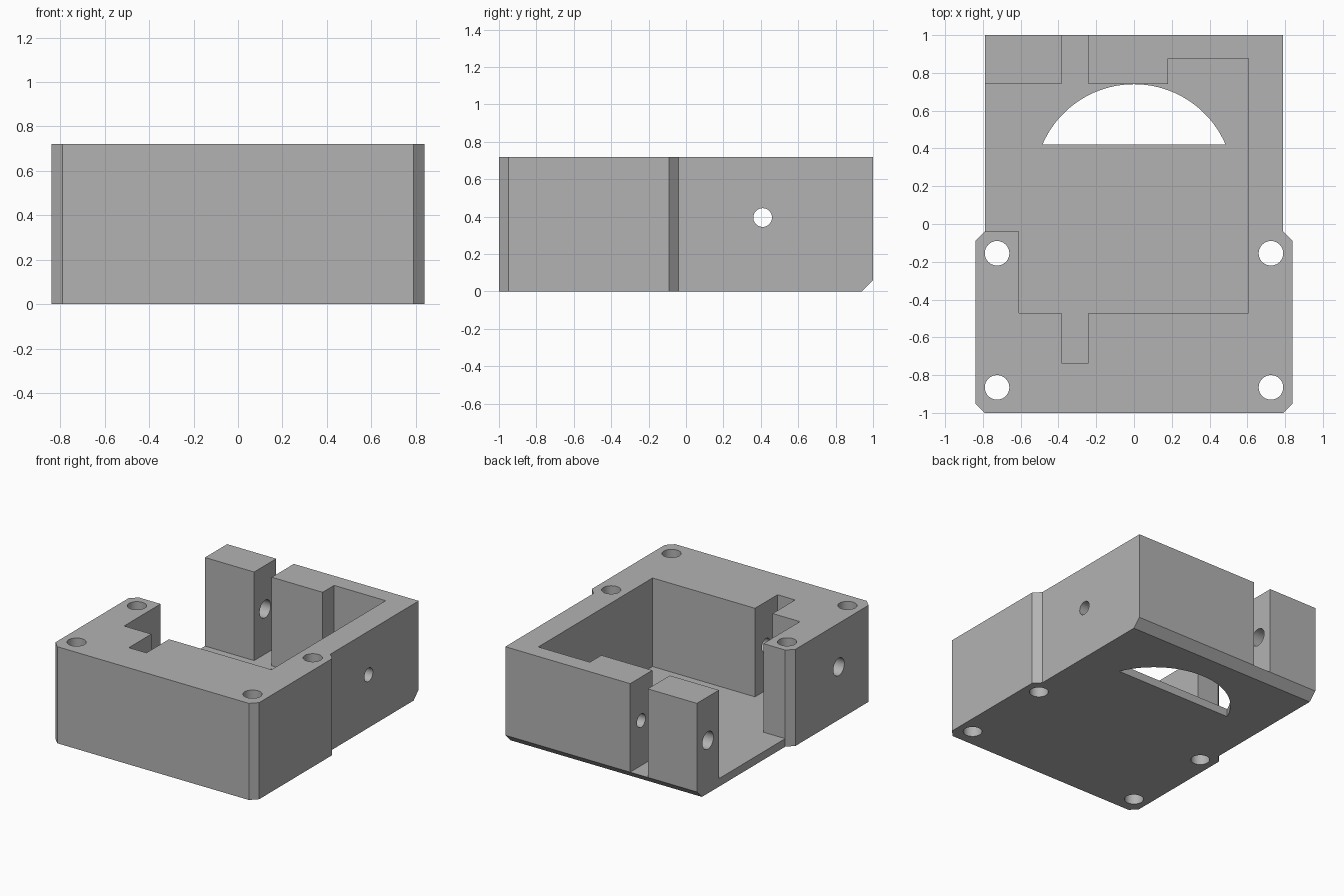
import bpy, bmesh, math

if "Cube" in bpy.data.objects:
    bpy.data.objects.remove(bpy.data.objects["Cube"])

H, FLOOR, EPS = 0.72, 0.06, 0.1

grey = bpy.data.materials.new("plain grey")
grey.diffuse_color = (0.45, 0.45, 0.45, 1)
grey.use_nodes = True
grey.node_tree.nodes["Principled BSDF"].inputs["Base Color"].default_value = grey.diffuse_color


def prism(name, pts, depth, axis="z", start=0.0):
    """Extrude a 2D outline along z (pts = x, y) or along x (pts = y, z)."""
    place = (lambda p: (p[0], p[1], start)) if axis == "z" else (lambda p: (start, p[0], p[1]))
    bm = bmesh.new()
    face = bm.faces.new([bm.verts.new(place(p)) for p in pts])
    grown = bmesh.ops.extrude_face_region(bm, geom=[face])["geom"]
    step = (0, 0, depth) if axis == "z" else (depth, 0, 0)
    bmesh.ops.translate(bm, vec=step, verts=[v for v in grown if isinstance(v, bmesh.types.BMVert)])
    bmesh.ops.recalc_face_normals(bm, faces=bm.faces)
    mesh = bpy.data.meshes.new(name)
    bm.to_mesh(mesh)
    bm.free()
    mesh.materials.append(grey)
    obj = bpy.data.objects.new(name, mesh)
    bpy.context.collection.objects.link(obj)
    return obj


def circle(cx, cy, r, n=40):
    return [(cx + r * math.cos(2 * math.pi * i / n), cy + r * math.sin(2 * math.pi * i / n))
            for i in range(n)]


# housing block: wide front half with chamfered corners, narrower back half
half = [(0.79, -1), (0.84, -0.95), (0.84, -0.09), (0.79, -0.04), (0.79, 1)]
housing = prism("housing", half + [(-x, y) for x, y in reversed(half)], H)

cutters = []

# stepped pocket, open on the left side, with a narrow slot through the back wall
cutters.append(prism("pocket_cutter", [
    (-1, 0.74), (-1, -0.04), (-0.61, -0.04), (-0.61, -0.47), (-0.385, -0.47),
    (-0.385, -0.735), (-0.24, -0.735), (-0.24, -0.47), (0.605, -0.47), (0.605, 0.875),
    (0.18, 0.875), (0.18, 0.74), (-0.24, 0.74), (-0.24, 1.1), (-0.385, 1.1),
    (-0.385, 0.74)], H, start=FLOOR))

# bevel along the lower back edge
cutters.append(prism("back_bevel_cutter", [(0.94, 0), (1.04, 0.1), (1.1, -0.1), (0.84, -0.1)],
                     2, "x", -1))

# segment-shaped opening in the floor
R, CY, CHORD = 0.5275, 0.2125, 0.42
a0 = math.asin((CHORD - CY) / R)
arc = [a0 + (math.pi - 2 * a0) * i / 40 for i in range(41)]
cutters.append(prism("floor_opening_cutter",
                     [(R * math.cos(a), CY + R * math.sin(a)) for a in arc], 0.3, start=-EPS))

# four vertical screw holes
for x in (-0.725, 0.725):
    for y in (-0.865, -0.155):
        cutters.append(prism("screw_hole_cutter", circle(x, y, 0.065), H + 2 * EPS, start=-EPS))

# cable hole through the right wall
cutters.append(prism("cable_hole_cutter", circle(0.41, 0.395, 0.05), 0.4, "x", 0.5))

# clamp holes on the left: wide up to the slot, narrower and blind beyond it
for y in (-0.6, 0.87):
    cutters.append(prism("clamp_hole_cutter", circle(y, 0.395, 0.065), 0.7, "x", -1))
    cutters.append(prism("clamp_thread_cutter", circle(y, 0.395, 0.05), 0.25, "x", -0.3))

for cutter in cutters:
    mod = housing.modifiers.new(cutter.name, "BOOLEAN")
    mod.operation, mod.solver, mod.object = "DIFFERENCE", "EXACT", cutter
    cutter.hide_render = True
    cutter.hide_set(True)

# apply the cuts, then drop the helpers
bpy.context.view_layer.update()
graph = bpy.context.evaluated_depsgraph_get()
cut_mesh = bpy.data.meshes.new_from_object(housing.evaluated_get(graph))
housing.modifiers.clear()
housing.data = cut_mesh
for cutter in cutters:
    bpy.data.objects.remove(cutter)

# smooth hole walls, sharp edges elsewhere
bpy.context.view_layer.objects.active = housing
housing.select_set(True)
bpy.ops.object.shade_smooth_by_angle(angle=math.radians(30))
